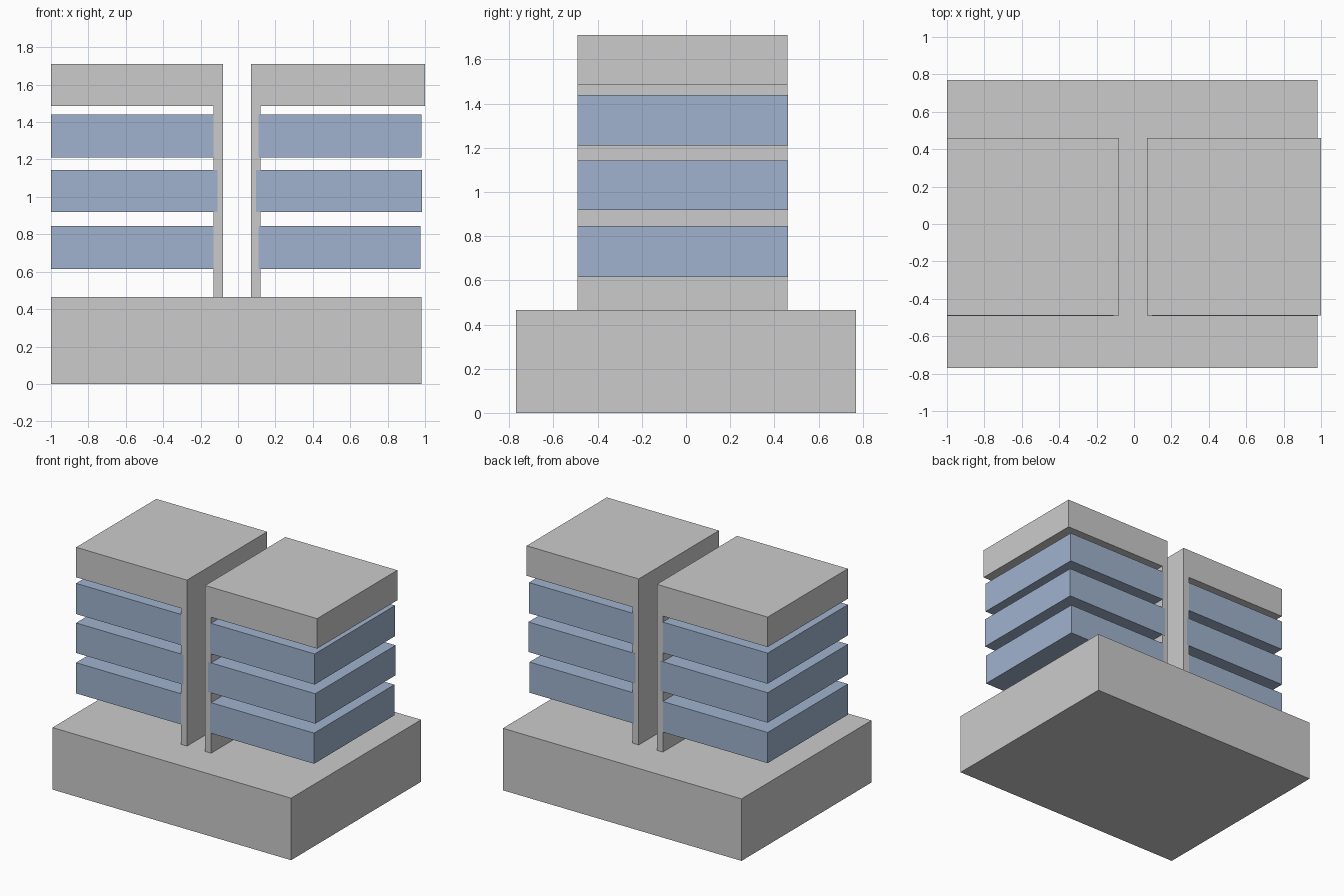
import bpy
import bmesh

if "Cube" in bpy.data.objects:
    bpy.data.objects.remove(bpy.data.objects["Cube"])

Y0, Y1 = -0.49, 0.46  # shared depth of both towers


def extrude_profile(name, pts, y0, y1, mat=None):
    """Solid made by extruding an (x, z) profile along y."""
    bm = bmesh.new()
    face = bm.faces.new([bm.verts.new((x, y0, z)) for x, z in pts])
    out = bmesh.ops.extrude_face_region(bm, geom=[face])
    moved = [v for v in out["geom"] if isinstance(v, bmesh.types.BMVert)]
    bmesh.ops.translate(bm, verts=moved, vec=(0, y1 - y0, 0))
    bmesh.ops.recalc_face_normals(bm, faces=bm.faces)
    mesh = bpy.data.meshes.new(name)
    bm.to_mesh(mesh)
    bm.free()
    obj = bpy.data.objects.new(name, mesh)
    bpy.context.collection.objects.link(obj)
    if mat:
        mesh.materials.append(mat)
    return obj


def box(name, x0, x1, y0, y1, z0, z1, mat=None):
    return extrude_profile(name, [(x0, z0), (x1, z0), (x1, z1), (x0, z1)], y0, y1, mat)


glass = bpy.data.materials.new("blue_glass")
glass.diffuse_color = (0.35, 0.45, 0.62, 1)
glass.use_nodes = True
glass.node_tree.nodes["Principled BSDF"].inputs["Base Color"].default_value = glass.diffuse_color

# Wide podium
box("podium", -1.0, 0.98, -0.77, 0.77, 0.0, 0.465)

# Each tower frame is an L: thin inner wall carrying the thick roof slab
for side, inner, wall, outer in (("left", -0.08, -0.13, -1.0), ("right", 0.07, 0.12, 1.0)):
    extrude_profile(f"{side}_wall_and_roof", [
        (inner, 0.465), (inner, 1.71), (outer, 1.71),
        (outer, 1.485), (wall, 1.485), (wall, 0.465)], Y0, Y1)

# Glazed floors, bottom to top: z range, left inner x, right inner x, right outer x
floors = [(0.615, 0.845, -0.13, 0.11, 0.975),
          (0.918, 1.143, -0.11, 0.095, 0.985),
          (1.21, 1.44, -0.13, 0.11, 0.98)]
e = 0.001  # glass sits just proud of the wall ends
for i, (z0, z1, left_in, right_in, right_out) in enumerate(floors, 1):
    box(f"left_glass_floor_{i}", -1.0, left_in, Y0 - e, Y1 + e, z0, z1, glass)
    box(f"right_glass_floor_{i}", right_in, right_out, Y0 - e, Y1 + e, z0, z1, glass)
